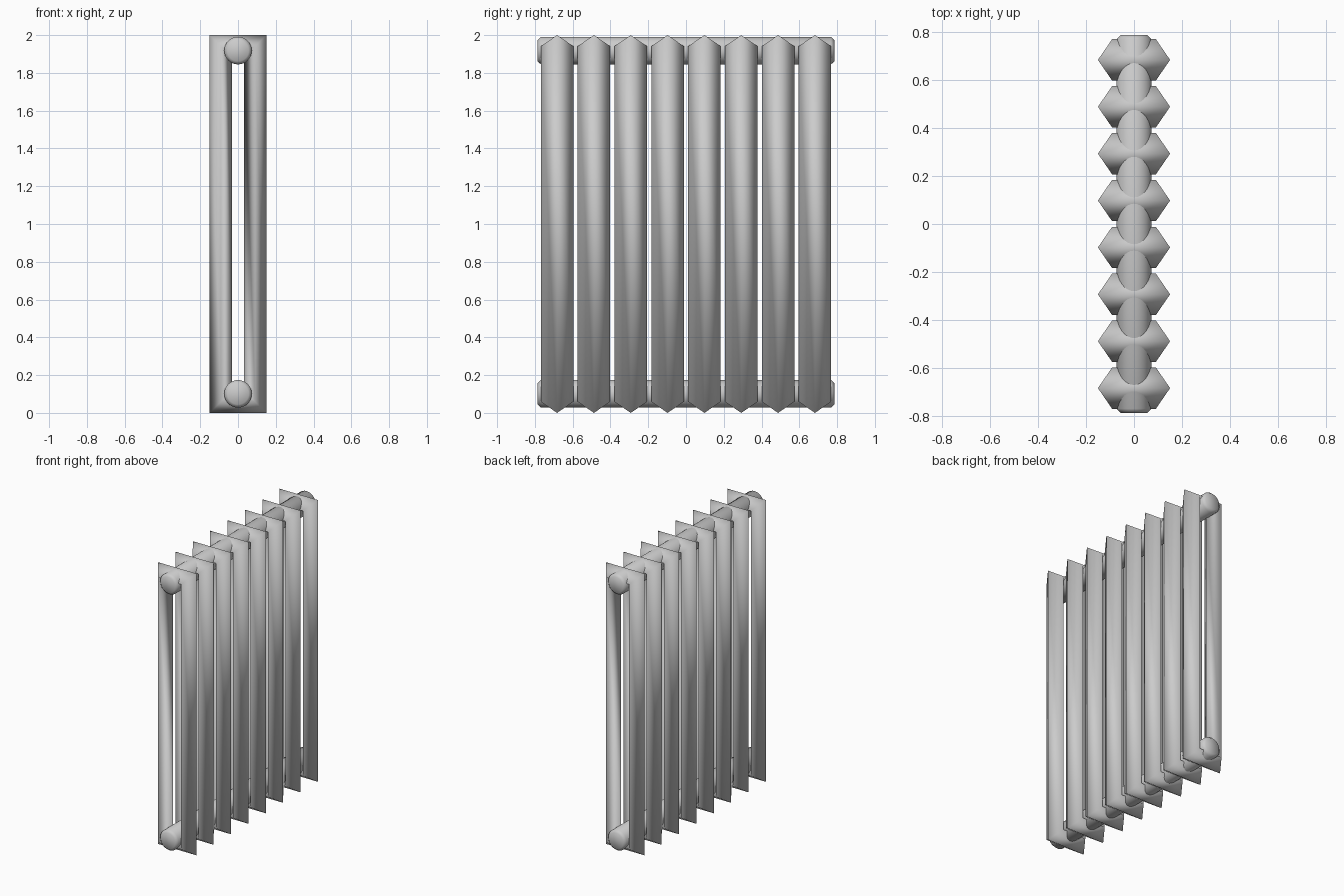
import bpy, bmesh, math

if "Cube" in bpy.data.objects:
    bpy.data.objects.remove(bpy.data.objects["Cube"])

N, PITCH = 8, 0.195           # radiator sections and their spacing
HALF_W, HEIGHT = 0.15, 2.0
# diamond cross-section: (inset from outer edge, y offset)
PROFILE = [(0.0, 0.0), (0.059, -0.086), (0.118, 0.0), (0.059, 0.086)]


def finish(name, bm):
    bmesh.ops.recalc_face_normals(bm, faces=bm.faces)
    for f in bm.faces:
        f.smooth = True
    mesh = bpy.data.meshes.new(name)
    bm.to_mesh(mesh)
    bm.free()
    obj = bpy.data.objects.new(name, mesh)
    bpy.context.collection.objects.link(obj)
    return obj


def bridge(bm, rings, closed):
    n = len(rings[0])
    for i in range(len(rings) if closed else len(rings) - 1):
        a, b = rings[i], rings[(i + 1) % len(rings)]
        for j in range(n):
            k = (j + 1) % n
            bm.faces.new((a[j], a[k], b[k], b[j]))


# Section: diamond swept round a mitred rectangular loop
def section(name, y):
    bm = bmesh.new()
    rings = []
    for sx, sz in ((-1, -1), (1, -1), (1, 1), (-1, 1)):
        rings.append([bm.verts.new((sx * (HALF_W - d), y + dy,
                                    HEIGHT / 2 + sz * (HEIGHT / 2 - d)))
                      for d, dy in PROFILE])
    bridge(bm, rings, True)
    return finish(name, bm)


# Pipe: long tube along y with chamfered, softly shaded ends
def pipe(name, z, radius=0.073, end=0.786, sides=32):
    bm = bmesh.new()
    rings = []
    for y, r in ((-end, radius - 0.017), (-end + 0.018, radius),
                 (end - 0.018, radius), (end, radius - 0.017)):
        rings.append([bm.verts.new((r * math.cos(2 * math.pi * i / sides), y,
                                    z + r * math.sin(2 * math.pi * i / sides)))
                      for i in range(sides)])
    bridge(bm, rings, False)
    bm.faces.new(rings[0])
    bm.faces.new(rings[-1])
    return finish(name, bm)


for i in range(N):
    section(f"radiator_section_{i + 1}", (i - (N - 1) / 2) * PITCH)
pipe("top_pipe", 1.918)
pipe("bottom_pipe", 0.101)
